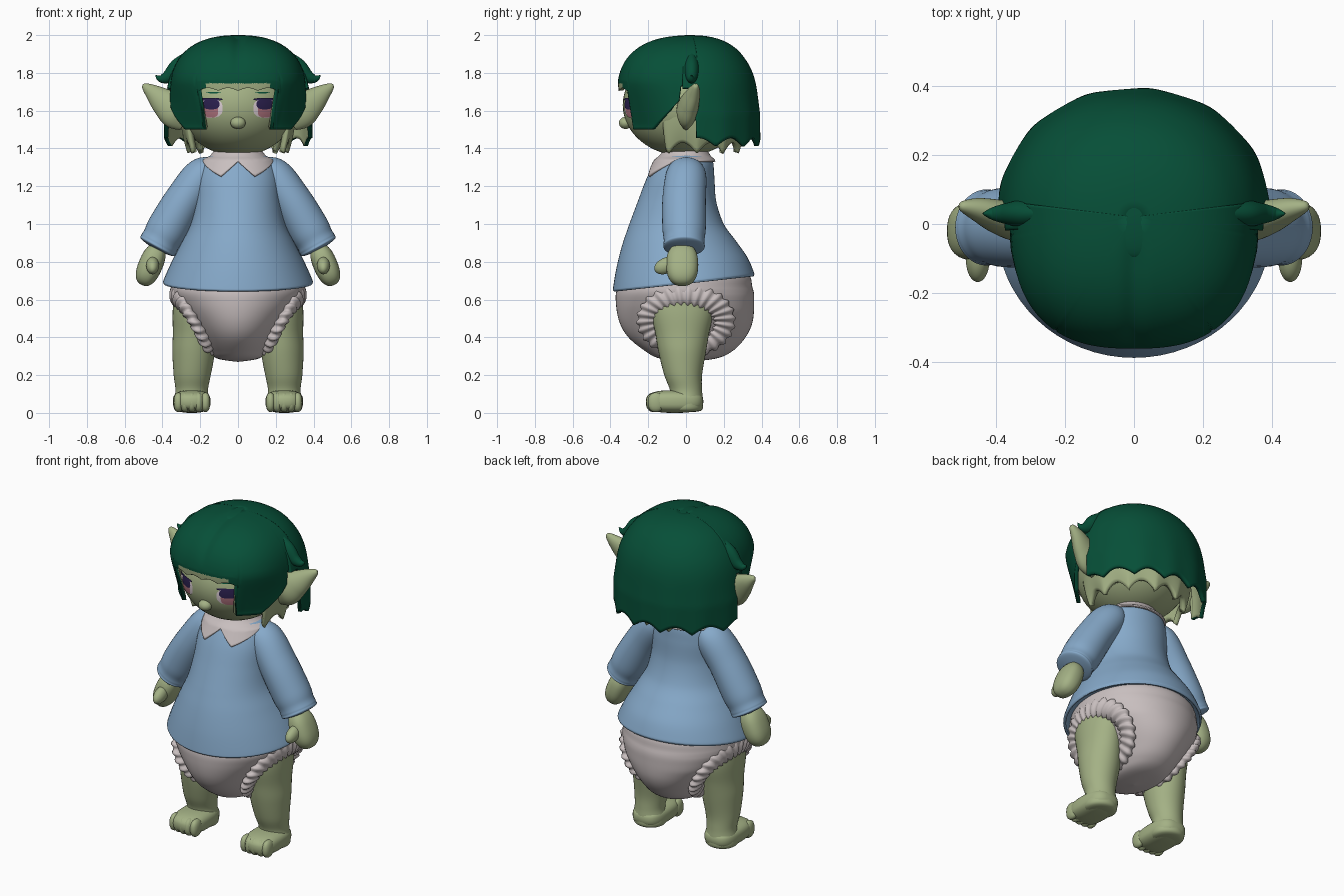
import bpy, bmesh, math
from mathutils import Vector, Euler

if "Cube" in bpy.data.objects:
    bpy.data.objects.remove(bpy.data.objects["Cube"])

def colour(name, rgb):
    m = bpy.data.materials.new(name)
    m.diffuse_color = (*rgb, 1)
    m.use_nodes = True
    m.node_tree.nodes["Principled BSDF"].inputs["Base Color"].default_value = m.diffuse_color
    return m

SKIN = colour("pale green skin", (.37, .44, .235))
HAIR = colour("dark green hair", (.002, .078, .039))
BLUE = colour("blue cloth", (.24, .40, .59))
WHITE = colour("pinkish white cloth", (.58, .52, .52))
NAVY = colour("dark violet eye", (.025, .015, .08))
PINK = colour("mauve iris", (.45, .18, .22))
EYE = colour("eye white", (.72, .62, .66))

def clamp(x):
    return max(0, min(1, x))

def lerp(a, b, t):
    return a + (b - a) * t

def spline(pts, t):
    """Catmull-Rom through tuples of any length, t in 0..1"""
    n = len(pts) - 1
    s = clamp(t) * n
    i = min(int(s), n - 1)
    f = s - i
    p = [pts[max(0, min(n, i + k))] for k in (-1, 0, 1, 2)]
    return [.5 * (2*b + (c - a)*f + (2*a - 5*b + 4*c - d)*f*f + (3*b - a - 3*c + d)*f**3)
            for a, b, c, d in zip(*p)]

def sheet(name, f, nu, nv, mats, thick=0, outward=False, pair=False, rule=None):
    """Grid surface from f(u, v); seams and poles are welded"""
    bm = bmesh.new()
    g = [[bm.verts.new(f(i / nu, j / nv)) for j in range(nv + 1)] for i in range(nu + 1)]
    for i in range(nu):
        for j in range(nv):
            bm.faces.new((g[i][j], g[i+1][j], g[i+1][j+1], g[i][j+1]))
    bmesh.ops.remove_doubles(bm, verts=bm.verts, dist=.0004)
    bmesh.ops.recalc_face_normals(bm, faces=bm.faces)
    if outward:
        mid = sum(v.co.z for v in bm.verts) / len(bm.verts)
        ref = Vector((0, 0, mid))
        if sum(p.normal.dot(p.calc_center_median() - ref) * p.calc_area() for p in bm.faces) < 0:
            bmesh.ops.reverse_faces(bm, faces=bm.faces)
    for p in bm.faces:
        p.smooth = True
        if rule:
            p.material_index = rule(p.calc_center_median())
    me = bpy.data.meshes.new(name)
    bm.to_mesh(me)
    bm.free()
    ob = bpy.data.objects.new(name, me)
    bpy.context.collection.objects.link(ob)
    for m in mats:
        me.materials.append(m)
    if thick:
        s = ob.modifiers.new("thickness", 'SOLIDIFY')
        s.thickness, s.offset = thick, -1
        s.material_offset = len(mats) - 1
    if pair:
        ob.modifiers.new("mirror", 'MIRROR').use_clip = False
    return ob

def tube(name, pts, mat, post=None, pair=False, nu=40, nv=48):
    """Rings (x, y, z, side radius, y radius) along a path in an xz plane"""
    def f(u, v):
        x, y, z, ra, rb = spline(pts, v)
        a, b = spline(pts, v - .01), spline(pts, v + .01)
        d = Vector((b[0] - a[0], 0, b[2] - a[2])).normalized()
        n = d.cross(Vector((0, 1, 0))) if abs(d.x) > .001 else Vector((1, 0, 0))
        if abs(d.x) < .5 and n.x < 0:
            n = -n
        w = u * math.tau
        co = Vector((x, y, z)) + n * ra * math.cos(w) + Vector((0, rb * math.sin(w), 0))
        return post(co) if post else co
    return sheet(name, f, nu, nv, [mat], pair=pair)

def blob(name, c, r, mat, n=2, rot=(0, 0, 0), pair=False, nu=32, nv=20):
    """Rounded superellipsoid"""
    e, R = 2 / n, Euler(rot).to_matrix()
    sp = lambda q: math.copysign(abs(q) ** e, q)
    def f(u, v):
        a, b = u * math.tau, (v - .5) * math.pi
        cb = sp(math.cos(b)) if 0 < v < 1 else 0
        return Vector(c) + R @ Vector((r[0]*cb*sp(math.cos(a)), r[1]*cb*sp(math.sin(a)), r[2]*sp(math.sin(b))))
    return sheet(name, f, nu, nv, [mat], pair=pair)

# head, nose and ears
HC, HR = (0, -.01, 1.63), (.31, .325, .27)
blob("head", HC, HR, SKIN, nu=48, nv=32)
blob("nose", (0, -.32, 1.535), (.04, .035, .032), SKIN)
blob("neck", (0, 0, 1.38), (.11, .1, .08), SKIN)
tube("ear", [(.27, 0, 1.57, .08, .03), (.33, .005, 1.60, .095, .055), (.39, .02, 1.645, .075, .05),
             (.45, .04, 1.695, .045, .035), (.495, .05, 1.73, .018, .016), (.505, .05, 1.737, .001, .001)],
     SKIN, pair=True)

# eyes: thin plates wrapped on the face
def plate(name, cx, cz, rx, rz, mat, lift):
    def f(u, v):
        a = u * math.tau
        x = cx + rx * v * math.copysign(abs(math.cos(a)) ** .75, math.cos(a))
        z = cz + rz * v * math.copysign(abs(math.sin(a)) ** .75, math.sin(a))
        k = 1 - (x / HR[0]) ** 2 - ((z - HC[2]) / HR[2]) ** 2
        return Vector((x, HC[1] - HR[1] * math.sqrt(k) - lift, z))
    sheet(name, f, 28, 5, [mat], outward=True, pair=True)

plate("eye_white", .15, 1.612, .069, .05, EYE, .003)
plate("iris_lower", .143, 1.597, .038, .034, PINK, .005)
plate("iris_upper", .142, 1.633, .044, .026, NAVY, .007)
plate("upper_lash", .15, 1.660, .068, .007, NAVY, .008)
plate("eyebrow", .13, 1.695, .04, .003, HAIR, .005)

# hair shells: dome above z 1.68, hanging sides below
def hair(name, a0, a1, rx, ry, n, bottom, tweak, mats, rule=None):
    def f(u, v):
        a = math.radians(lerp(a0, a1, u))
        s, c = math.sin(a), math.cos(a)
        R = ((abs(s) / rx) ** n + (abs(c) / ry) ** n) ** (-1 / n)
        zb = bottom(R * s, .02 - R * c, a)
        ze = max(zb + .05, 1.68)
        if v < .6:
            z = 1.68 + .32 * math.cos(v / .6 * math.acos((ze - 1.68) / .32))
        else:
            z = lerp(ze, zb, (v - .6) / .4)
        k = (1 - clamp((z - 1.68) / .32) ** 2.6) ** (1 / 2.35)
        return tweak(Vector((R * s * k, .02 - R * c * k, z)), a)
    sheet(name, f, 120, 30, mats, thick=.022, outward=True, rule=rule)

def front_bottom(x, y, a):
    if abs(x) < .235:
        return 1.705 + .015 * abs(math.sin(11 * a))
    if y > -.03:
        return 1.73
    return 1.5 + .16 * clamp((y + .2) / .17)

def front_tweak(p, a):
    # side panels curve in toward the cheeks; a shallow parting runs down the middle
    if p.y < 0:
        t = clamp((1.76 - p.z) / .24)
        p.x *= 1 - .22 * t * clamp((-p.y - .08) / .2)
        p.y *= 1 - .1 * t
        p.z -= .012 * math.exp(-(p.x / .03) ** 2) * clamp(-p.y / .1) * clamp((p.z - 1.75) / .1)
    return p

def back_bottom(x, y, a):
    return 1.72 if y < .05 else 1.41 + .045 * abs(math.sin(6.5 * a))

def back_tweak(p, a):
    k = 1 + .11 * clamp((1.88 - p.z) / .3) + .008 * math.sin(13 * a) * clamp((1.75 - p.z) / .3)
    return Vector((p.x * k, .02 + (p.y - .02) * k, p.z))

hair("front_hair", -97, 97, .36, .385, 2.6, front_bottom, front_tweak, [HAIR, SKIN],
     lambda c: int(c.z < 1.745 and abs(c.x) < .17))
hair("back_hair", 84, 276, .355, .335, 2.1, back_bottom, back_tweak, [HAIR, SKIN])
blob("crown", (0, .02, 1.975), (.12, .12, .025), HAIR)
tube("hair_flick", [(.23, .03, 1.88, .05, .03), (.31, .03, 1.825, .055, .04), (.37, .03, 1.78, .035, .03),
                    (.41, .03, 1.77, .02, .018), (.437, .03, 1.787, .002, .002)], HAIR, pair=True)

# pale under-layer of locks
def under(u, v):
    a = math.radians(lerp(62, 298, u))
    zb = 1.37 + .06 * abs(math.sin(5.5 * a))
    r = lerp(.31, .27, v * v)
    return Vector((r * math.sin(a), .02 - r * math.cos(a), lerp(1.62, zb, v)))
sheet("under_hair", under, 120, 10, [SKIN], thick=.03, outward=True)

# dress profile: z, half width, front y, back y
DRESS = [(1.375, .10, -.11, .10), (1.34, .18, -.155, .14), (1.25, .215, -.205, .15), (1.12, .225, -.255, .16),
         (1.0, .25, -.30, .20), (.9, .30, -.338, .265), (.8, .352, -.367, .325), (.71, .392, -.385, .358),
         (.69, .395, -.385, .36)]

def hem(p):
    p.z += .11 * p.y * clamp((1 - p.z) / .3)
    return p

rings = [(0, (f + b) / 2, z, rx, (b - f) / 2) for z, rx, f, b in DRESS]
rings = [(0, 0, 1.38, .001, .001)] + rings + [(0, -.01, .684, .385, .36), (0, -.01, .70, .34, .32), (0, 0, .72, .001, .001)]
tube("dress", rings, BLUE, post=hem, nu=64, nv=88)
tube("sleeve", [(.10, 0, 1.32, .03, .06), (.18, 0, 1.265, .095, .105), (.28, -.01, 1.13, .105, .115),
                (.37, -.01, .98, .11, .115), (.405, -.01, .92, .103, .108), (.42, -.01, .893, .104, .108),
                (.43, -.01, .875, .093, .1), (.437, -.01, .862, .002, .002)], BLUE, pair=True)

# collar lying on the dress, with two pointed flaps
def on_dress(z, a):
    for p, q in zip(DRESS, DRESS[1:]):
        if z >= q[0]:
            t = clamp((p[0] - z) / (p[0] - q[0]))
            rx, f, b = (lerp(p[i], q[i], t) + .014 for i in (1, 2, 3))
            f -= .028
            return Vector((rx * math.sin(a), (f + b) / 2 - (b - f) / 2 * math.cos(a), z))

def collar(u, v):
    a = lerp(-math.pi, math.pi, u)
    d = abs(math.degrees(a))
    zb = 1.335 - .08 * d / 24 if d < 24 else 1.255 + .075 * clamp((d - 24) / 45)
    if v < .25:
        top = Vector((.115 * math.sin(a), -.105 * math.cos(a), 1.405))
        return top.lerp(on_dress(1.36, a), v / .25)
    return on_dress(lerp(1.36, zb, (v - .25) / .75), a)
sheet("collar", collar, 120, 12, [WHITE], thick=.012, outward=True)

# hands
blob("hand", (.462, -.02, .785), (.064, .085, .118), SKIN, n=2.4, rot=(0, -.4, 0), pair=True)
blob("thumb", (.452, -.105, .78), (.034, .066, .042), SKIN, rot=(.4, 0, 0), pair=True)

# padded pants, fuller at the back, with gathered leg openings
def seat(p):
    if p.y > 0 and p.z < .64:
        p.x *= 1 + .12 * clamp(p.y / .3) * clamp((.64 - p.z) / .1)
    return p
tube("padded_pants", [(0, 0, .76, .001, .001), (0, 0, .75, .3, .3), (0, -.005, .66, .355, .358),
                      (0, -.005, .58, .325, .366), (0, 0, .48, .255, .352), (0, .005, .40, .2, .31),
                      (0, .015, .33, .155, .235), (0, .01, .288, .11, .15), (0, 0, .27, .001, .001)],
     WHITE, post=seat, nu=64, nv=64)

def gather(u, v):
    t, w = u * math.tau, v * math.tau
    r = .036 + .005 * math.sin(26 * t)
    k = r * 1.6 * math.cos(w)
    return Vector((.236 + .088 * math.sin(t) + r * math.sin(w),
                   .0 + (.2 + k) * math.cos(t), .49 + (.135 + k) * math.sin(t)))
sheet("leg_gather", gather, 144, 14, [WHITE], pair=True)

# legs, feet and toes
tube("leg", [(.23, -.02, .665, .001, .001), (.235, -.02, .64, .09, .13), (.24, -.02, .55, .105, .165),
             (.236, -.02, .42, .109, .142), (.236, -.02, .32, .112, .125), (.243, -.015, .2, .098, .1),
             (.245, 0, .12, .086, .085), (.245, 0, .06, .095, .09), (.245, 0, .012, .085, .08),
             (.245, 0, .004, .001, .001)], SKIN, pair=True)
blob("foot", (.245, -.06, .06), (.1, .152, .06), SKIN, n=2.8, pair=True)
for i in range(5):
    blob("toe_%d" % (i + 1), (.172 + .036 * i, -.172 + .005 * abs(i - 1.5), .056), (.025, .043, .052), SKIN,
         n=2.3, pair=True, nu=16, nv=10)
